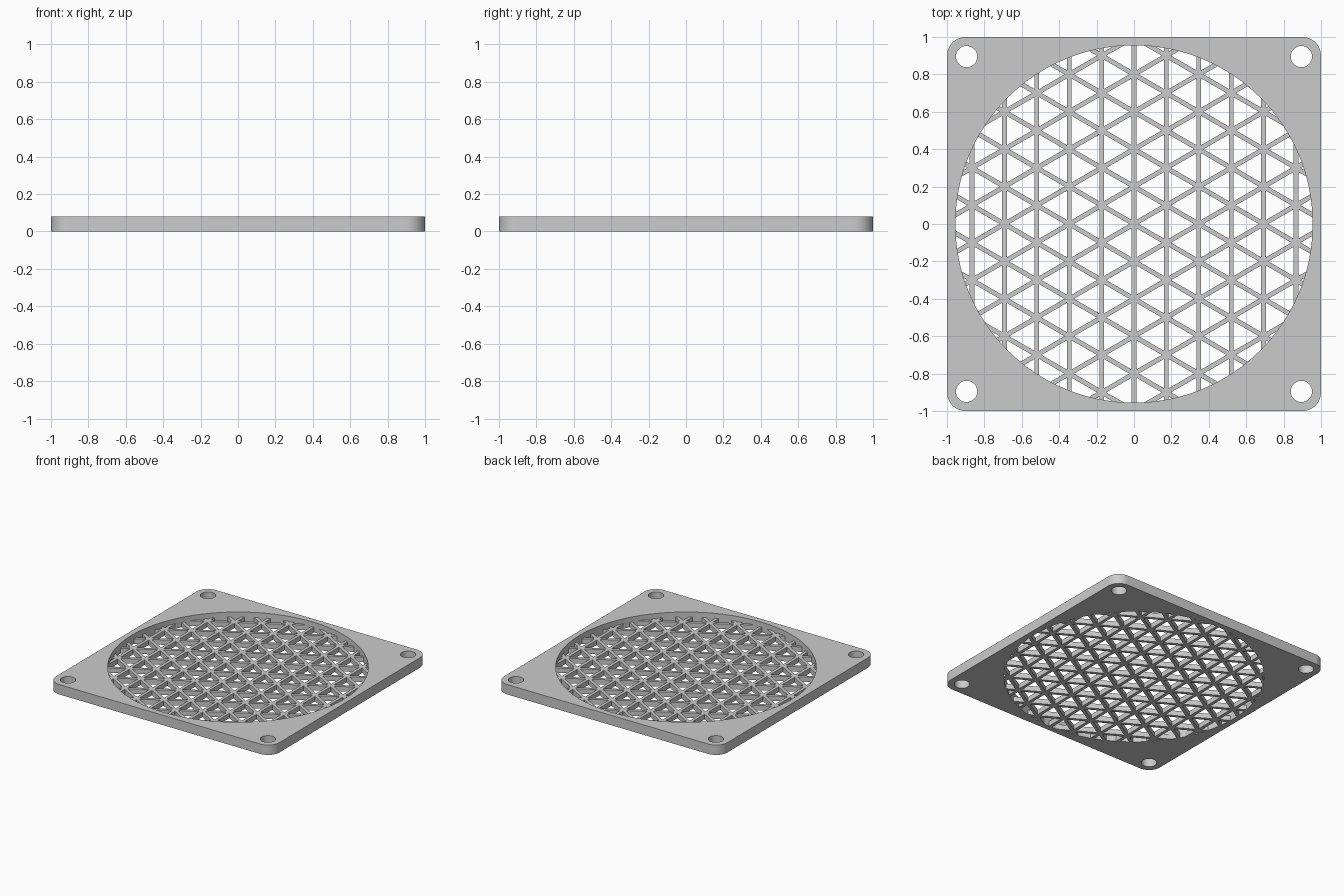
import bpy, bmesh, math

if "Cube" in bpy.data.objects:
    bpy.data.objects.remove(bpy.data.objects["Cube"])

T = 0.08            # frame thickness
H = 0.04            # lattice thickness (flush with the bottom)
R = 0.955           # opening radius
SIDE = 0.2          # lattice triangle side
BAR = 0.025         # lattice bar width

grey = bpy.data.materials.new("plain_grey")
grey.diffuse_color = (0.6, 0.6, 0.6, 1)
grey.use_nodes = True
grey.node_tree.nodes["Principled BSDF"].inputs["Base Color"].default_value = grey.diffuse_color


def ngon(cx, cy, r, n, start=0.0):
    return [(cx + r * math.cos(start + 2 * math.pi * i / n),
             cy + r * math.sin(start + 2 * math.pi * i / n)) for i in range(n)]


def prisms(name, outlines, z0, z1):
    """One object holding an upright prism for every outline."""
    bm = bmesh.new()
    for pts in outlines:
        low = [bm.verts.new((x, y, z0)) for x, y in pts]
        top = [bm.verts.new((x, y, z1)) for x, y in pts]
        bm.faces.new(low[::-1])
        bm.faces.new(top)
        for i in range(len(pts)):
            j = (i + 1) % len(pts)
            bm.faces.new((low[i], low[j], top[j], top[i]))
    me = bpy.data.meshes.new(name)
    bm.to_mesh(me)
    bm.free()
    me.materials.append(grey)
    ob = bpy.data.objects.new(name, me)
    bpy.context.collection.objects.link(ob)
    return ob


def cut(ob, cutter):
    mod = ob.modifiers.new("cut", 'BOOLEAN')
    mod.operation = 'DIFFERENCE'
    mod.solver = 'EXACT'
    mod.object = cutter
    bpy.ops.object.select_all(action='DESELECT')
    bpy.context.view_layer.objects.active = ob
    ob.select_set(True)
    bpy.ops.object.modifier_apply(modifier=mod.name)
    bpy.data.objects.remove(cutter)
    bpy.ops.object.shade_smooth_by_angle(angle=math.radians(30))


# Square frame with rounded corners, round opening and four screw holes
c, rad, steps = 0.9, 0.1, 12
outline = []
for k, (sx, sy) in enumerate([(1, 1), (-1, 1), (-1, -1), (1, -1)]):
    for i in range(steps + 1):
        a = math.pi / 2 * (k + i / steps)
        outline.append((sx * c + rad * math.cos(a), sy * c + rad * math.sin(a)))
frame = prisms("frame", [outline], 0, T)
holes = [ngon(0, 0, R, 128)]
holes += [ngon(sx * 0.895, sy * 0.895, 0.057, 32) for sx in (-1, 1) for sy in (-1, 1)]
cut(frame, prisms("frame_holes", holes, -0.1, T + 0.1))

# Triangular lattice: a disc with a field of triangular holes
d = SIDE * math.sqrt(3) / 2
r_tri = 2 * (d / 3 - BAR / 2)
triangles = []
for i in range(-7, 8):
    for j in range(-7, 8):
        y = SIDE * (j + 0.5) + (SIDE / 2 if i % 2 else 0)
        for s, start in ((1, 0.0), (-1, math.pi)):
            x = i * d + s * d / 3
            if math.hypot(x, y) < R + r_tri:
                triangles.append(ngon(x, y, r_tri, 3, start))
lattice = prisms("grille_lattice", [ngon(0, 0, R, 128)], 0, H)
cut(lattice, prisms("lattice_holes", triangles, -0.1, H + 0.1))
